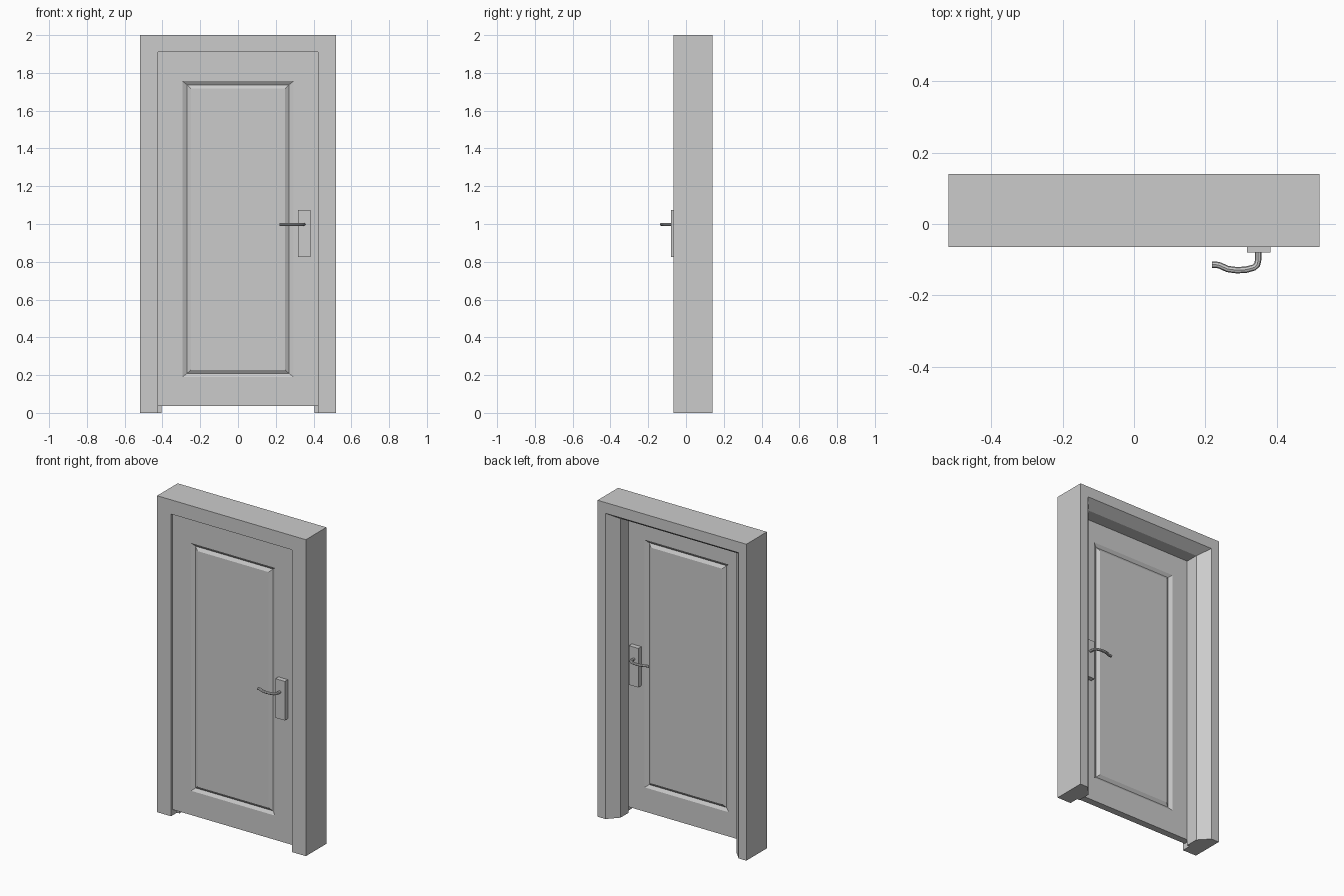
import bpy, bmesh

if "Cube" in bpy.data.objects:
    bpy.data.objects.remove(bpy.data.objects["Cube"])


def finish(name, bm):
    bmesh.ops.recalc_face_normals(bm, faces=bm.faces)
    mesh = bpy.data.meshes.new(name)
    bm.to_mesh(mesh)
    bm.free()
    obj = bpy.data.objects.new(name, mesh)
    bpy.context.collection.objects.link(obj)
    return obj


# Door frame: jamb profile (y, half width, top height) swept up, across and down
profile = [(-0.065, 0.52, 2.0), (-0.065, 0.423, 1.91), (-0.006, 0.423, 1.91),
           (-0.006, 0.405, 1.89), (0.076, 0.405, 1.89), (0.14, 0.465, 1.932),
           (0.14, 0.52, 2.0)]
bm = bmesh.new()
stations = []
for side, at_top in ((-1, 0), (-1, 1), (1, 1), (1, 0)):
    stations.append([bm.verts.new((side * w, y, z * at_top)) for y, w, z in profile])
n = len(profile)
for a, b in zip(stations, stations[1:]):
    for i in range(n):
        j = (i + 1) % n
        bm.faces.new((a[i], a[j], b[j], b[i]))
bm.faces.new(stations[0])
bm.faces.new(stations[-1])
finish("door_frame", bm)

# Door leaf: rectangular rings give the V groove around the panel on both faces
FRONT, BACK = -0.05, -0.006
rings = [(0.423, 0.037, 1.91, 0.0), (0.294, 0.19, 1.756, 0.0),
         (0.270, 0.209, 1.737, 0.013), (0.249, 0.228, 1.717, 0.0)]
bm = bmesh.new()
outer = []
for face_y, inward in ((FRONT, 1), (BACK, -1)):
    loops = []
    for w, z0, z1, depth in rings:
        y = face_y + inward * depth
        loops.append([bm.verts.new((x, y, z))
                      for x, z in ((-w, z0), (w, z0), (w, z1), (-w, z1))])
    for a, b in zip(loops, loops[1:]):
        for i in range(4):
            j = (i + 1) % 4
            bm.faces.new((a[i], a[j], b[j], b[i]))
    bm.faces.new(loops[-1])
    outer.append(loops[0])
for i in range(4):
    j = (i + 1) % 4
    bm.faces.new((outer[0][i], outer[0][j], outer[1][j], outer[1][i]))
finish("door_leaf", bm)


# Handle sets: back plate and curved lever, mirrored through the leaf
def handle_set(label, flip):
    fy = (lambda y: FRONT + BACK - y) if flip else (lambda y: y)
    bpy.ops.mesh.primitive_cube_add(size=1, location=(0.35, fy(-0.065), 0.95))
    plate = bpy.context.object
    plate.name = label + "_handle_plate"
    plate.scale = (0.066, 0.03, 0.247)

    path = [(0.348, -0.07), (0.348, -0.1), (0.345, -0.114), (0.336, -0.122),
            (0.314, -0.128), (0.288, -0.1295), (0.262, -0.126), (0.24, -0.116),
            (0.23, -0.114), (0.219, -0.114)]
    curve = bpy.data.curves.new(label + "_handle_lever", "CURVE")
    curve.dimensions = "3D"
    curve.bevel_depth = 0.009
    curve.bevel_resolution = 2
    curve.use_fill_caps = True
    spline = curve.splines.new("POLY")
    spline.points.add(len(path) - 1)
    for p, (x, y) in zip(spline.points, path):
        p.co = (x, fy(y), 0, 1)
    lever = bpy.data.objects.new(label + "_handle_lever", curve)
    bpy.context.collection.objects.link(lever)
    lever.location.z = 0.998
    lever.scale.z = 0.9
    bpy.ops.object.select_all(action="DESELECT")
    lever.select_set(True)
    bpy.context.view_layer.objects.active = lever
    bpy.ops.object.convert(target="MESH")
    bpy.ops.object.shade_smooth_by_angle()


handle_set("front", False)
handle_set("back", True)
